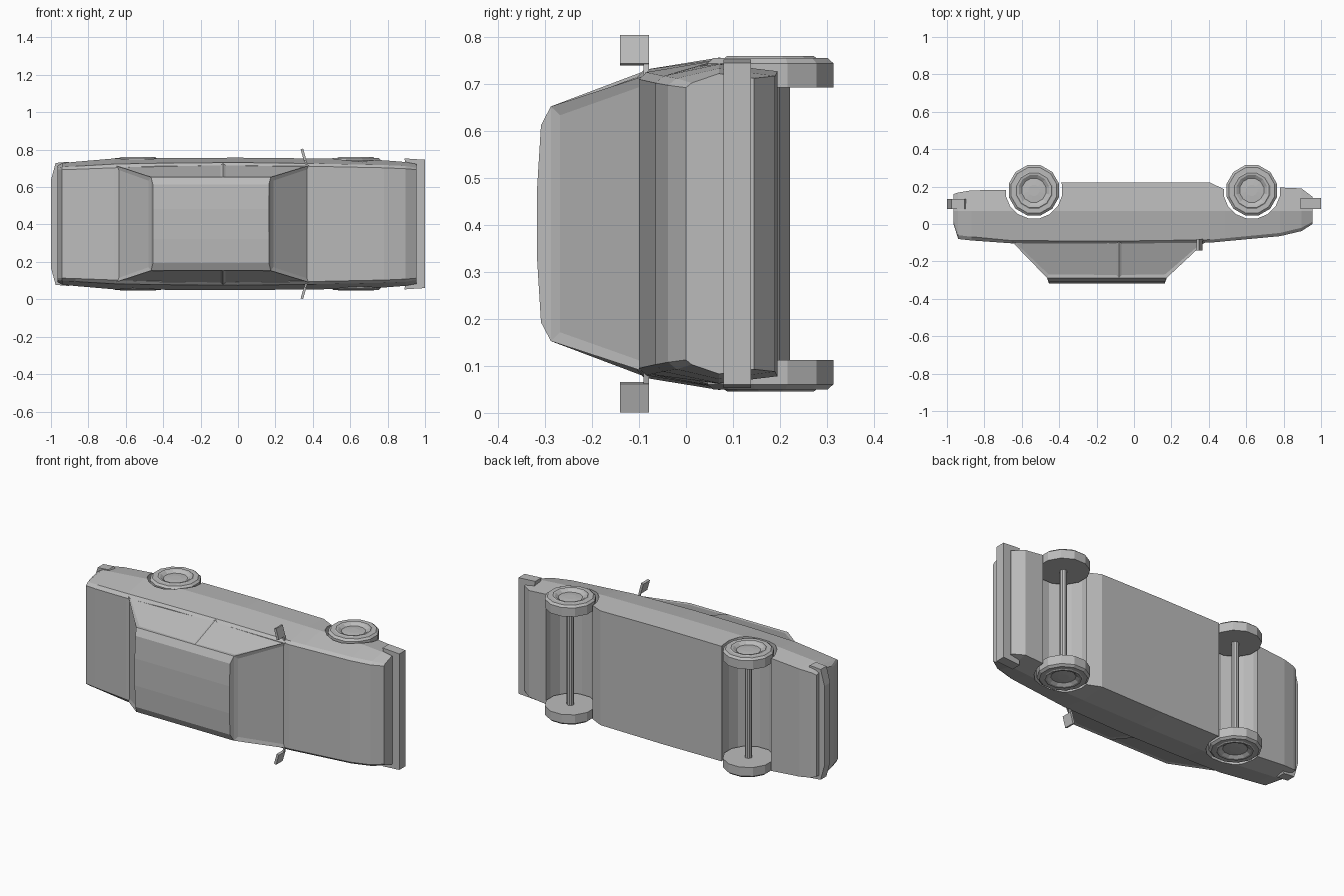
import bpy, bmesh, math
from mathutils import Matrix, Vector

if "Cube" in bpy.data.objects:
    bpy.data.objects.remove(bpy.data.objects["Cube"])

# The car lies on its side: x = length (nose +x), y = down, z = width
C = 0.403
grey = bpy.data.materials.new("plain_grey")
grey.diffuse_color = (0.5, 0.5, 0.5, 1)
grey.use_nodes = True
grey.node_tree.nodes["Principled BSDF"].inputs["Base Color"].default_value = grey.diffuse_color


def finish(name, bm):
    bmesh.ops.recalc_face_normals(bm, faces=bm.faces[:])
    me = bpy.data.meshes.new(name)
    bm.to_mesh(me)
    bm.free()
    me.materials.append(grey)
    ob = bpy.data.objects.new(name, me)
    bpy.context.collection.objects.link(ob)
    return ob


def loft(bm, rings, caps=True):
    vs = [[bm.verts.new(p) for p in r] for r in rings]
    n = len(vs[0])
    grid = []
    for a, b in zip(vs, vs[1:]):
        grid.append([bm.faces.new((a[i], a[(i + 1) % n], b[(i + 1) % n], b[i]))
                     for i in range(n)])
    if caps:
        bm.faces.new(vs[0])
        bm.faces.new(vs[-1])
    return vs, grid


def mirrored(half):
    # half section of (x, y, half width) -> closed ring
    return ([(x, y, C + w) for x, y, w in half]
            + [(x, y, C - w) for x, y, w in reversed(half)])


def lathe(name, cx, cy, profile, sides, turn=0.0):
    # profile of (z, radius) about an axis along z
    bm = bmesh.new()
    rings = [[(cx + r * math.cos(turn + 2 * math.pi * i / sides),
               cy + r * math.sin(turn + 2 * math.pi * i / sides), z)
              for i in range(sides)] for z, r in profile]
    loft(bm, rings)
    return finish(name, bm)


# Lower body: x, deck y, deck w, shoulder y, shoulder w, widest w, bottom y, bottom w
stations = [
    (-0.965, 0.00, .290, 0.02, .300, .310, .160, .300),
    (-0.940, -.080, .290, -.060, .305, .325, .168, .310),
    (-0.870, -.088, .292, -.068, .308, .332, .180, .318),
    (-0.660, -.103, .300, -.088, .320, .350, .182, .335),
    (-0.400, -.104, .310, -.090, .325, .352, .222, .340),
    (0.000, -.104, .312, -.090, .328, .354, .222, .342),
    (0.405, -.100, .308, -.084, .323, .350, .222, .338),
    (0.490, -.092, .306, -.076, .321, .349, .182, .336),
    (0.780, -.065, .300, -.048, .315, .340, .195, .325),
    (0.895, -.038, .295, -.020, .310, .331, .190, .315),
    (0.955, 0.00, .290, .012, .300, .320, .145, .310),
]
bm = bmesh.new()
loft(bm, [mirrored([(x, yt, wt), (x, ys, ws), (x, 0.07, ww), (x, yb, wb)])
          for x, yt, wt, ys, ws, ww, yb, wb in stations])
body = finish("body", bm)

# Wheel channels cut right across the underside
AXLES = {"rear": -0.535, "front": 0.63}
for x in AXLES.values():
    cutter = lathe("arch_cutter", x, 0.18, [(-0.1, 0.153), (0.9, 0.153)], 16, math.pi / 16)
    cutter.hide_render = True
    mod = body.modifiers.new("arch", 'BOOLEAN')
    mod.operation, mod.solver, mod.object = 'DIFFERENCE', 'EXACT', cutter
    bpy.context.view_layer.objects.active = body
    bpy.ops.object.modifier_apply(modifier=mod.name)
    bpy.data.objects.remove(cutter)

# Cabin with recessed windows
bm = bmesh.new()
cabin = [mirrored([(xb, -0.092, wb), (xe, -0.288, .25), (xr, -0.309, .21), (xr, -0.317, .08)])
         for xb, wb, xe, xr in [(-.655, .312, -.465, -.455),
                                (-.08, .324, -.08, -.08),
                                (.385, .314, .175, .165)]]
vs, grid = loft(bm, cabin, caps=False)
windows = [f for row in grid for f in (row[0], row[6])]
for r in (vs[0], vs[-1]):
    windows.append(bm.faces.new((r[0], r[1], r[6], r[7])))
    bm.faces.new(r[1:7])
bmesh.ops.recalc_face_normals(bm, faces=bm.faces[:])
bmesh.ops.inset_individual(bm, faces=windows[:4], thickness=0.02, depth=-0.006)
bmesh.ops.inset_individual(bm, faces=windows[4:], thickness=0.03, depth=-0.005)
finish("cabin", bm)


# Bumpers: plan outlines extruded over their height
def bumper(name, half, y0, y1):
    bm = bmesh.new()
    loft(bm, [mirrored([(x, y, w) for x, w in half]) for y in (y0, y1)])
    finish(name, bm)


bumper("front_bumper", [(.955, .31), (.895, .32), (.89, .35), (1.0, .343)], .08, .138)
bumper("rear_bumper", [(-.955, .30), (-.89, .31), (-.905, .332), (-.975, .326), (-1.0, .235)],
       .08, .134)

# Wheels with dished hubs, and axles
for end, x in AXLES.items():
    for side, s in (("left", 1), ("right", -1)):
        prof = [(.29, .139), (.342, .139), (.353, .126), (.353, .102), (.357, .096),
                (.355, .084), (.342, .066), (.345, .03)]
        lathe(f"{end}_{side}_wheel", x, 0.18, [(C + s * w, r) for w, r in prof], 12, math.pi / 12)
    lathe(f"{end}_axle", x, 0.18, [(C - .3, .02), (C + .3, .02)], 10)


# Door mirrors on short stems
def box(name, centre, size, turn=0.0):
    bm = bmesh.new()
    bmesh.ops.create_cube(bm, size=1)
    bm.transform(Matrix.Translation(Vector(centre)) @ Matrix.Rotation(turn, 4, 'Y')
                 @ Matrix.Diagonal((*size, 1)))
    finish(name, bm)


for side, s in (("left", 1), ("right", -1)):
    box(f"{side}_mirror", (.35, -.11, C + s * .37), (.014, .062, .064), -s * .28)
    box(f"{side}_mirror_stem", (.362, -.085, C + s * .33), (.01, .012, .05), -s * .28)
